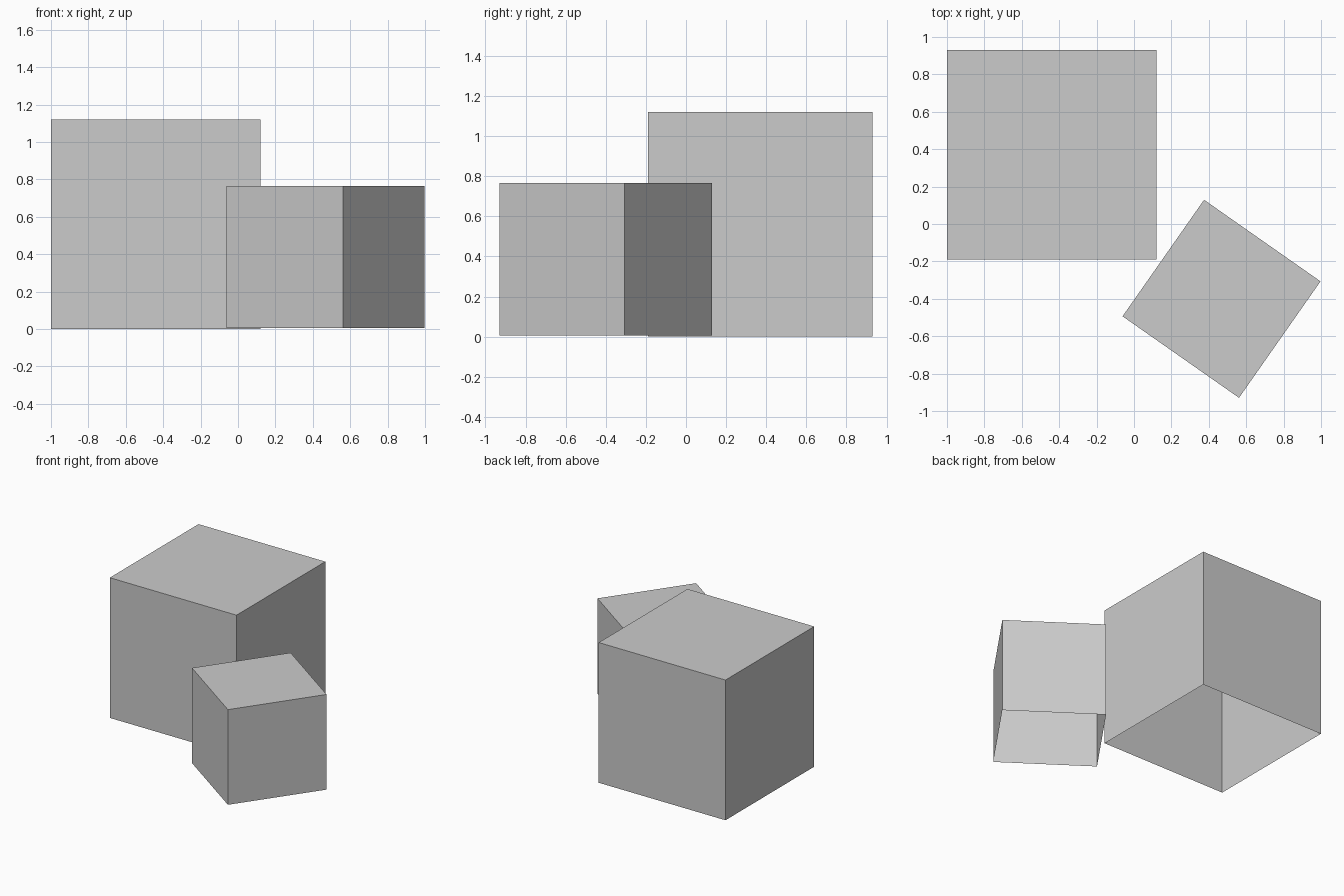
import bpy
import bmesh
from math import radians
from mathutils import Matrix

default = bpy.data.objects.get("Cube")
if default:
    bpy.data.objects.remove(default, do_unlink=True)

# Single light grey material
grey = bpy.data.materials.new("light_grey")
grey.use_nodes = True
colour = (0.6, 0.6, 0.6, 1.0)
grey.diffuse_color = colour
grey.node_tree.nodes["Principled BSDF"].inputs["Base Color"].default_value = colour


def open_box(name, size, centre, base, turn=0.0):
    """Cube shell without a floor, turned about the vertical axis."""
    bm = bmesh.new()
    bmesh.ops.create_cube(bm, size=size, matrix=Matrix.Translation((0, 0, size / 2)))
    floor = [f for f in bm.faces if f.normal.z < -0.5]
    bmesh.ops.delete(bm, geom=floor, context='FACES_ONLY')
    mesh = bpy.data.meshes.new(name)
    bm.to_mesh(mesh)
    bm.free()
    mesh.materials.append(grey)
    box = bpy.data.objects.new(name, mesh)
    box.location = (*centre, base)
    box.rotation_euler.z = radians(turn)
    bpy.context.collection.objects.link(box)
    return box


# Large straight box at the back, small turned box at the front
open_box("large_box", 1.12, (-0.44, 0.37), 0.0)
open_box("small_box", 0.76, (0.468, -0.4), 0.006, turn=-35)
